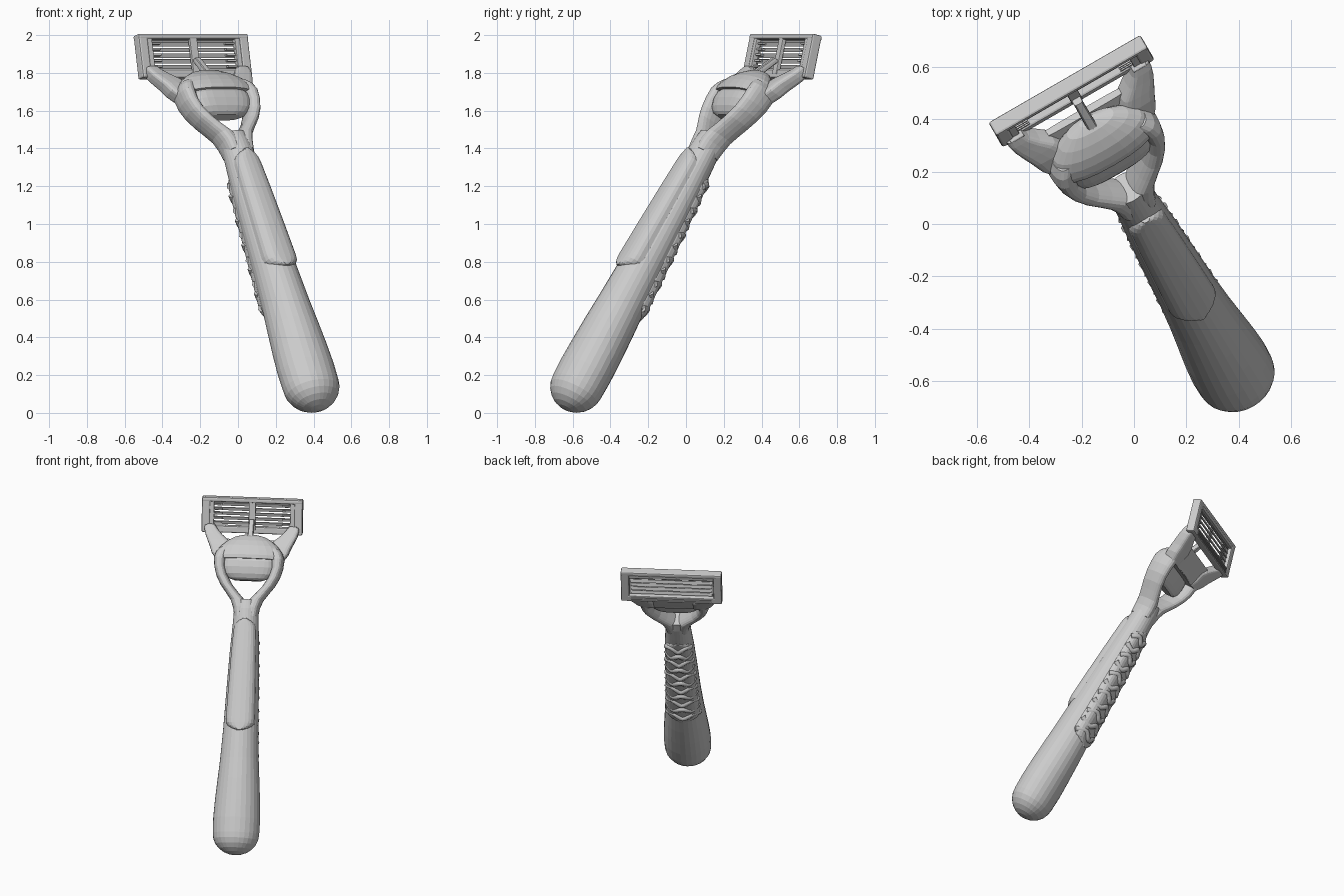
import bpy, bmesh
from math import pi, sin, cos, radians, copysign
from mathutils import Matrix

if "Cube" in bpy.data.objects:
    bpy.data.objects.remove(bpy.data.objects["Cube"])

# Parts are modelled lying flat (x width, y along handle, z front), then posed
TURN = Matrix.Rotation(radians(30), 4, 'Z')
POSE = TURN @ Matrix.Translation((0.047, -0.693, 0.14)) @ Matrix.Rotation(radians(58), 4, 'X')
HEAD = POSE @ Matrix.Translation((0, 2.143, -0.136)) @ Matrix.Rotation(radians(19), 4, 'X')


def add_object(name, bm, matrix=POSE):
    bmesh.ops.recalc_face_normals(bm, faces=bm.faces)
    mesh = bpy.data.meshes.new(name)
    bm.to_mesh(mesh)
    bm.free()
    obj = bpy.data.objects.new(name, mesh)
    bpy.context.collection.objects.link(obj)
    obj.matrix_world = matrix


def loft(name, stations, sides=24, power=2.0, mirror=False):
    """Skin superellipse sections given as (x, y, z, half width, half depth)."""
    bm = bmesh.new()
    rings = []
    for x, y, z, a, b in stations:
        ring = []
        for i in range(sides):
            c, s = cos(2 * pi * i / sides), sin(2 * pi * i / sides)
            ring.append(bm.verts.new((x + a * copysign(abs(c) ** (2 / power), c), y,
                                      z + b * copysign(abs(s) ** (2 / power), s))))
        rings.append(ring)
    for lower, upper in zip(rings, rings[1:]):
        for i in range(sides):
            j = (i + 1) % sides
            bm.faces.new((lower[i], lower[j], upper[j], upper[i]))
    bm.faces.new(rings[0])
    bm.faces.new(rings[-1])
    if mirror:
        copy = bmesh.ops.duplicate(bm, geom=bm.verts[:] + bm.edges[:] + bm.faces[:])
        for v in copy["geom"]:
            if isinstance(v, bmesh.types.BMVert):
                v.co.x *= -1
    add_object(name, bm)


def box(name, center, size, tilt=0, bevel=0.0):
    """Box in the cartridge frame."""
    bm = bmesh.new()
    bmesh.ops.create_cube(bm, size=1)
    bmesh.ops.scale(bm, vec=size, verts=bm.verts)
    if bevel:
        bmesh.ops.bevel(bm, geom=bm.edges[:], offset=bevel, segments=2,
                        profile=0.5, affect='EDGES')
    bmesh.ops.rotate(bm, matrix=Matrix.Rotation(tilt, 3, 'X'), verts=bm.verts)
    bmesh.ops.translate(bm, vec=center, verts=bm.verts)
    add_object(name, bm, HEAD)


def tube(name, points, radius):
    curve = bpy.data.curves.new(name, 'CURVE')
    curve.dimensions = '3D'
    curve.bevel_depth = radius
    curve.bevel_resolution = 1
    curve.use_fill_caps = True
    spline = curve.splines.new('POLY')
    spline.points.add(len(points) - 1)
    for p, co in zip(spline.points, points):
        p.co = (*co, 1)
    obj = bpy.data.objects.new(name, curve)
    bpy.context.collection.objects.link(obj)
    obj.matrix_world = POSE
    bpy.ops.object.select_all(action='DESELECT')
    obj.select_set(True)
    bpy.context.view_layer.objects.active = obj
    bpy.ops.object.convert(target='MESH')


# Handle: (y, half width, half depth)
bulb = [(-0.14 * cos(t * pi / 12), 0.154 * sin(t * pi / 12), 0.138 * sin(t * pi / 12))
        for t in (0.15, 1, 2, 3, 4, 5, 6)]
profile = bulb + [(0.1, 0.156, 0.141), (0.22, 0.15, 0.139), (0.36, 0.139, 0.135),
                  (0.5, 0.128, 0.128), (0.7, 0.117, 0.12), (0.95, 0.108, 0.109),
                  (1.2, 0.098, 0.096), (1.4, 0.086, 0.085), (1.5, 0.082, 0.078),
                  (1.56, 0.08, 0.066)]
loft("handle", [(0, y, 0, a, b) for y, a, b in profile], sides=28)


def handle_at(y):
    for (y0, a0, b0), (y1, a1, b1) in zip(profile, profile[1:]):
        if y <= y1:
            t = (y - y0) / (y1 - y0)
            return a0 + t * (a1 - a0), b0 + t * (b1 - b0)
    return profile[-1][1:]


def pad(name, start, end, width, rise, side):
    """Raised grip panel with rounded ends on the front or back of the handle."""
    stations = []
    for i in range(25):
        t = -cos(pi * i / 24)
        y = (start + end) / 2 + t * (end - start) / 2
        near = min(1.0, max(0.0, 1 - min(y - start, end - y) / 0.07))
        taper = max(0.3, (1 - near ** 2) ** 0.5)
        a, b = handle_at(y)
        stations.append((0, y, side * b * 0.5, a * width * taper, b * 0.5 + rise))
    loft(name, stations, power=2.6)


pad("thumb_pad", 0.68, 1.43, 0.86, 0.016, 1)
pad("back_grip_pad", 0.47, 1.36, 0.90, 0.004, -1)

# Wavy ridges on the back grip, alternating into a chain of loops
for row in range(11):
    y0 = 0.54 + row * 0.075
    a, b = handle_at(y0)
    flip = 1 if row % 2 else -1
    path = []
    for i in range(13):
        u = -0.86 + 1.72 * i / 12
        path.append((a * u, y0 + flip * 0.018 * cos(2 * pi * u),
                     -b * (1 - u * u) ** 0.5 - 0.002))
    tube(f"grip_ridge_{row + 1}", path, 0.02)

# Open yoke: two sides given as (y, inner x, outer x, z, half depth)
side = [(1.45, 0.0, 0.078, 0, 0.07), (1.51, 0.0, 0.089, -0.002, 0.074),
        (1.56, 0.012, 0.108, -0.006, 0.073), (1.61, 0.058, 0.143, -0.012, 0.072),
        (1.66, 0.1, 0.18, -0.018, 0.073), (1.72, 0.135, 0.211, -0.026, 0.076),
        (1.78, 0.152, 0.228, -0.033, 0.08), (1.84, 0.15, 0.234, -0.038, 0.082),
        (1.88, 0.14, 0.222, -0.042, 0.074), (1.91, 0.12, 0.2, -0.045, 0.06)]
loft("yoke_side", [((p + q) / 2, y, z, (q - p) / 2, b) for y, p, q, z, b in side],
     sides=20, power=2.4, mirror=True)
loft("yoke_dome", [(0, 1.835, -0.03, 0.222, 0.086), (0, 1.86, -0.031, 0.224, 0.088),
                   (0, 1.89, -0.036, 0.213, 0.084), (0, 1.925, -0.044, 0.19, 0.076),
                   (0, 1.96, -0.054, 0.15, 0.06), (0, 1.99, -0.064, 0.1, 0.04),
                   (0, 2.005, -0.07, 0.04, 0.018)], power=2.3)
loft("yoke_arm", [(0.17, 1.83, -0.07, 0.05, 0.045), (0.19, 1.88, -0.085, 0.064, 0.048),
                  (0.198, 1.93, -0.1, 0.074, 0.048), (0.22, 1.97, -0.115, 0.07, 0.046),
                  (0.25, 2.01, -0.13, 0.056, 0.043), (0.27, 2.045, -0.142, 0.044, 0.04),
                  (0.276, 2.07, -0.148, 0.036, 0.034)],
     sides=20, power=4, mirror=True)
loft("yoke_web", [(0, 1.83, -0.09, 0.19, 0.02), (0, 1.9, -0.108, 0.2, 0.02),
                  (0, 1.98, -0.13, 0.2, 0.016)], power=4)

# Release button recessed under the dome lip
loft("release_button", [(0, 1.695, -0.025, 0.09, 0.03), (0, 1.708, -0.022, 0.13, 0.043),
                        (0, 1.735, -0.018, 0.158, 0.054), (0, 1.78, -0.015, 0.172, 0.06),
                        (0, 1.82, -0.016, 0.17, 0.06), (0, 1.85, -0.02, 0.15, 0.05)],
     power=3)
loft("pusher", [(0, 1.95, -0.04, 0.026, 0.03), (0, 2.0, -0.058, 0.02, 0.022),
                (0, 2.11, -0.11, 0.018, 0.02)], sides=12, power=4)

# Cartridge frame
box("cap_bar", (0, 0.105, 0), (0.67, 0.030, 0.062), bevel=0.009)
box("guard_bar", (0, -0.096, -0.004), (0.67, 0.046, 0.052), bevel=0.009)
box("lubricating_strip", (0, 0.084, -0.02), (0.56, 0.022, 0.022), bevel=0.004)
box("center_strut", (0, 0, 0.016), (0.045, 0.2, 0.022), bevel=0.004)
for s, label in ((1, "left"), (-1, "right")):
    box(f"{label}_end_cap", (s * 0.307, 0, 0), (0.056, 0.238, 0.060), bevel=0.01)
    box(f"{label}_blade_clip", (s * 0.268, 0.0, 0.012), (0.03, 0.19, 0.03), bevel=0.004)
    box(f"{label}_hinge_block", (s * 0.27, -0.085, 0.03), (0.06, 0.05, 0.03), bevel=0.006)
    for i in range(5):
        box(f"{label}_blade_peg_{i + 1}", (s * 0.23, -0.054 + i * 0.031, 0.006),
            (0.06, 0.010, 0.02))

# Blades and guard fins
for i in range(5):
    box(f"blade_{i + 1}", (0, -0.054 + i * 0.031, -0.008), (0.54, 0.022, 0.006),
        tilt=radians(22))
for i in range(3):
    box(f"guard_fin_{i + 1}", (0, -0.108 + i * 0.013, -0.03), (0.54, 0.005, 0.01))
